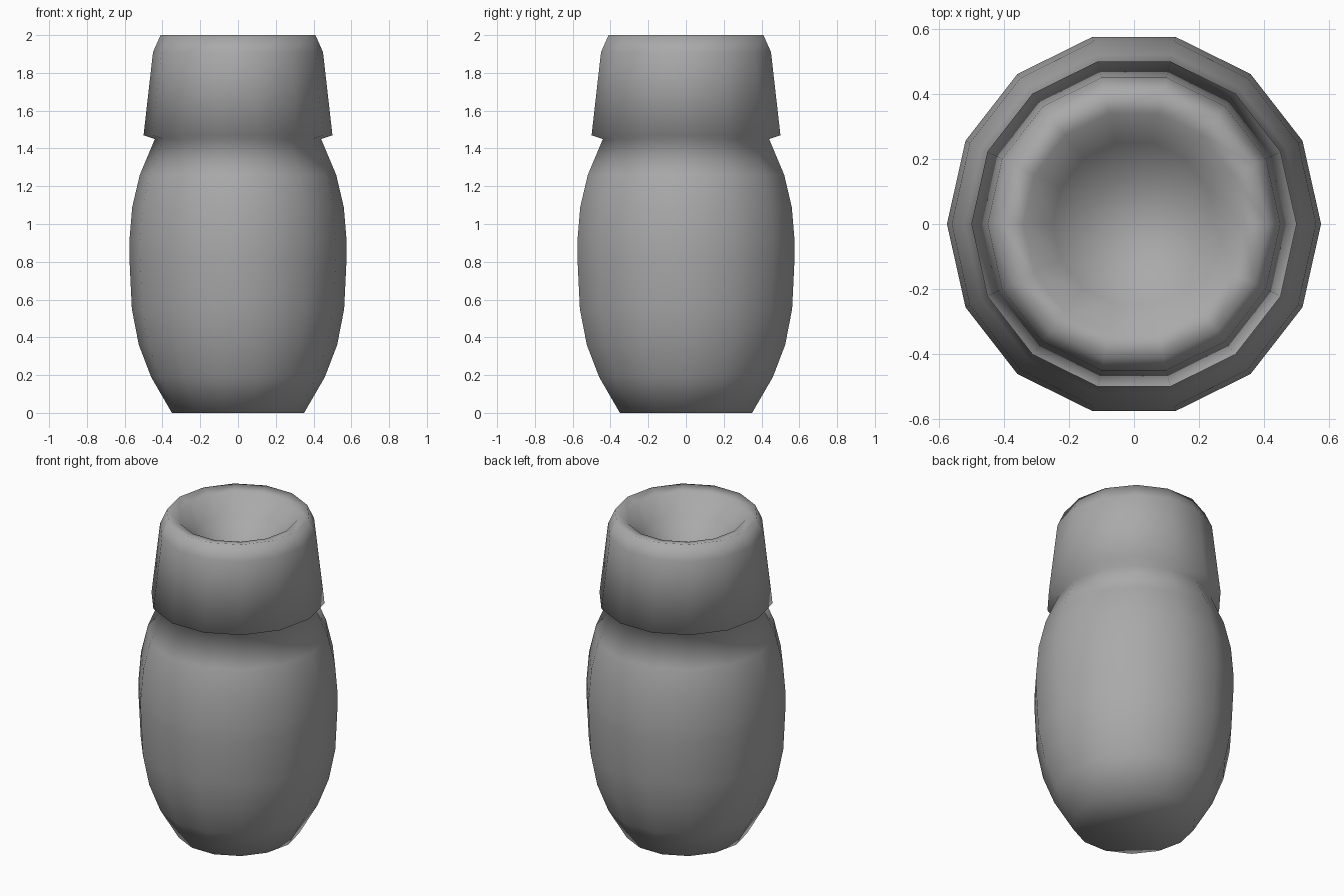
import bpy, bmesh
from math import cos, sin, pi

cube = bpy.data.objects.get("Cube")
if cube:
    bpy.data.objects.remove(cube, do_unlink=True)

SIDES = 14
STRETCH = 1 / cos(pi / SIDES)  # makes the flat sides as wide as the corners

grey = bpy.data.materials.new("plain grey")
grey.use_nodes = True
colour = (0.4, 0.4, 0.4, 1)
grey.diffuse_color = colour
grey.node_tree.nodes["Principled BSDF"].inputs["Base Color"].default_value = colour

# Profiles as (radius, height): bulging body, flared collar, sunken bowl
body = [(0.35, 0), (0.46, 0.19), (0.525, 0.36), (0.562, 0.55), (0.575, 0.82),
        (0.575, 0.91), (0.56, 1.09), (0.52, 1.26), (0.44, 1.45)]
collar = [(0.5, 1.47), (0.45, 1.91), (0.41, 2.0)]
bowl = [(0.34, 1.985), (0.25, 1.88), (0.14, 1.79)]
BOWL_FLOOR = 1.76


def ring(bm, radius, z):
    return [bm.verts.new((radius * cos(2 * pi * i / SIDES),
                          radius * STRETCH * sin(2 * pi * i / SIDES), z))
            for i in range(SIDES)]


def lathe(name, profile, floor_z):
    bm = bmesh.new()
    rings = [ring(bm, r, z) for r, z in profile]
    for low, high in zip(rings, rings[1:]):
        for i in range(SIDES):
            j = (i + 1) % SIDES
            bm.faces.new((low[i], low[j], high[j], high[i]))
    # flat base and the fan at the bottom of the bowl
    bm.faces.new(rings[0][::-1])
    centre = bm.verts.new((0, 0, floor_z))
    for i in range(SIDES):
        bm.faces.new((rings[-1][i], rings[-1][(i + 1) % SIDES], centre))
    for face in bm.faces:
        face.smooth = True
    mesh = bpy.data.meshes.new(name)
    bm.to_mesh(mesh)
    bm.free()
    mesh.materials.append(grey)
    obj = bpy.data.objects.new(name, mesh)
    bpy.context.collection.objects.link(obj)
    return obj


lathe("vessel_with_collar", body + collar + bowl, BOWL_FLOOR)
